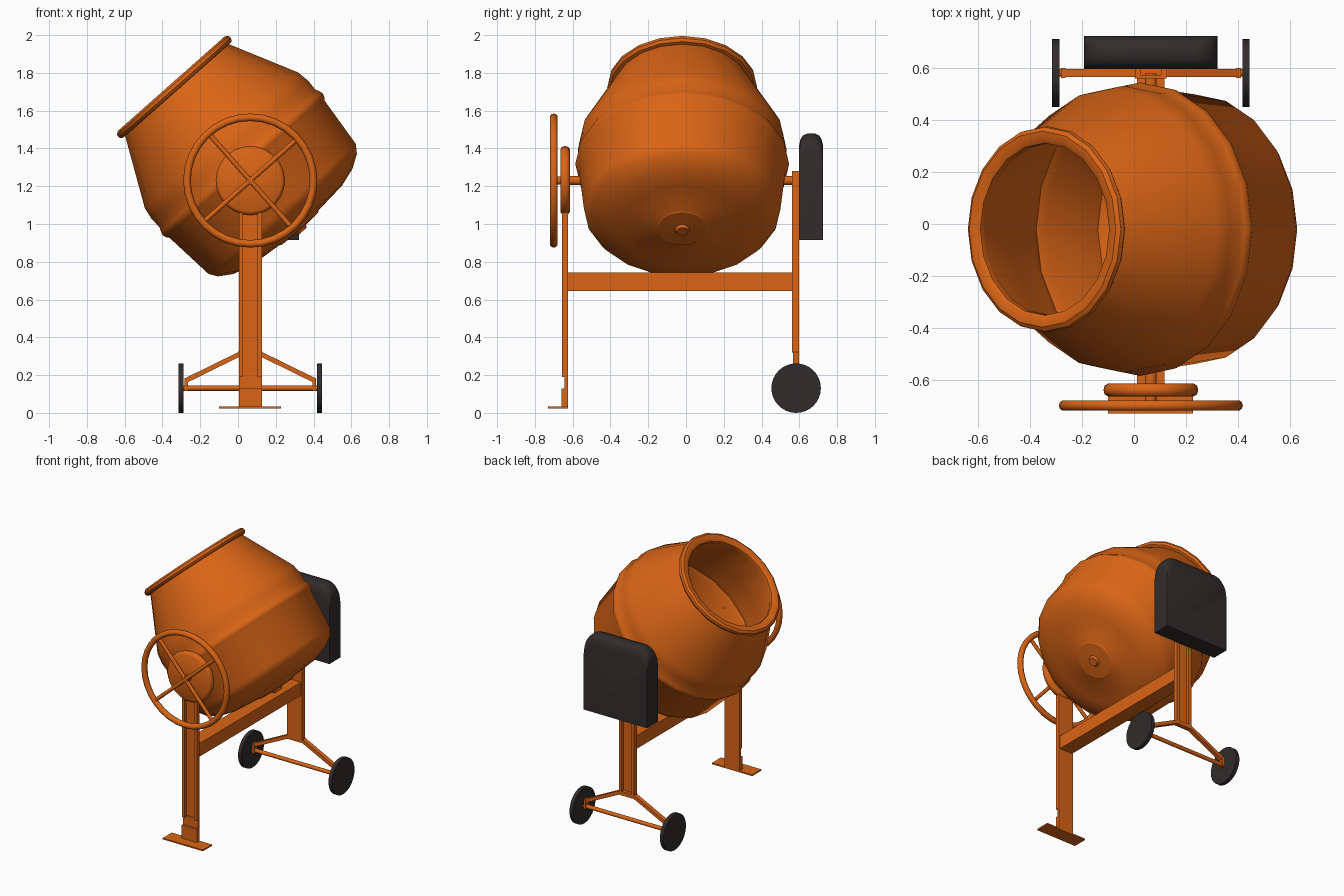
import bpy, bmesh, math
from mathutils import Vector, Matrix

if "Cube" in bpy.data.objects:
    bpy.data.objects.remove(bpy.data.objects["Cube"])

CX, CZ = 0.065, 1.23            # tilt pivot in x and z
TILT = math.radians(-41.5)


def material(name, col):
    m = bpy.data.materials.new(name)
    m.diffuse_color = (*col, 1)
    m.use_nodes = True
    m.node_tree.nodes["Principled BSDF"].inputs["Base Color"].default_value = m.diffuse_color
    return m


ORANGE = material("orange_paint", (0.70, 0.13, 0.008))
DARK = material("dark_plastic", (0.032, 0.025, 0.025))


def finish(name, bm, mat=ORANGE, smooth=None):
    bmesh.ops.recalc_face_normals(bm, faces=bm.faces)
    me = bpy.data.meshes.new(name)
    bm.to_mesh(me)
    bm.free()
    ob = bpy.data.objects.new(name, me)
    bpy.context.collection.objects.link(ob)
    me.materials.append(mat)
    if smooth:
        bpy.ops.object.select_all(action='DESELECT')
        ob.select_set(True)
        bpy.context.view_layer.objects.active = ob
        bpy.ops.object.shade_smooth_by_angle(angle=math.radians(smooth))
    return ob


def add_box(bm, x, y, z):
    """Box from (min, max) pairs."""
    size = Matrix.Diagonal((x[1] - x[0], y[1] - y[0], z[1] - z[0], 1))
    mid = Matrix.Translation((sum(x) / 2, sum(y) / 2, sum(z) / 2))
    bmesh.ops.create_cube(bm, size=1, matrix=mid @ size)


def box(name, x, y, z, mat=ORANGE):
    bm = bmesh.new()
    add_box(bm, x, y, z)
    return finish(name, bm, mat)


def rod(name, a, b, r, n=12, mat=ORANGE, smooth=40):
    a, b = Vector(a), Vector(b)
    bm = bmesh.new()
    m = Matrix.Translation((a + b) / 2) @ (b - a).to_track_quat('Z', 'Y').to_matrix().to_4x4()
    bmesh.ops.create_cone(bm, cap_ends=True, segments=n, radius1=r, radius2=r,
                          depth=(b - a).length, matrix=m)
    return finish(name, bm, mat, smooth)


def loft(bm, rings, closed_path=False):
    n = len(rings)
    for i in range(n if closed_path else n - 1):
        p, q = rings[i], rings[(i + 1) % n]
        for j in range(len(p)):
            k = (j + 1) % len(p)
            bm.faces.new((p[j], p[k], q[k], q[j]))


def lathe(name, profile, seg, matrix, smooth=35, closed=False):
    """Turn (radius, height) points about local z."""
    bm = bmesh.new()
    rings = [[bm.verts.new(matrix @ Vector((r * math.cos(t), r * math.sin(t), h)))
              for t in (2 * math.pi * i / seg for i in range(seg))] for r, h in profile]
    loft(bm, rings, closed)
    if not closed:
        bm.faces.new(rings[0])
        bm.faces.new(rings[-1])
    return finish(name, bm, ORANGE, smooth)


# drum: outer wall, rolled lip, then inner wall back to the floor
outer = [(0.03, -0.385), (0.04, -0.37), (0.13, -0.365), (0.14, -0.358), (0.32, -0.342),
         (0.42, -0.312), (0.49, -0.268), (0.52, -0.225), (0.548, 0.055), (0.562, 0.075),
         (0.566, 0.093), (0.560, 0.112), (0.550, 0.135), (0.553, 0.19), (0.542, 0.26),
         (0.367, 0.615)]
lip = [(0.386, 0.617), (0.397, 0.632), (0.394, 0.650), (0.378, 0.661), (0.352, 0.660),
       (0.332, 0.648), (0.330, 0.625)]
inner = [(0.510, 0.255), (0.520, 0.135), (0.535, 0.093), (0.518, 0.055), (0.49, -0.215),
         (0.40, -0.285), (0.05, -0.33)]
drum_m = Matrix.Translation((CX + 0.020, -0.02, CZ + 0.018)) @ Matrix.Rotation(TILT, 4, 'Y')
lathe("mixing_drum", outer + lip + inner, 20, drum_m, 32)

# hand wheel with crossed spokes, and the round hub behind it
wheel_m = Matrix.Translation((CX, -0.70, CZ)) @ Matrix.Rotation(math.pi / 2, 4, 'X')
tube = [(0.335 + 0.02 * math.cos(t), 0.021 * math.sin(t))
        for t in (2 * math.pi * i / 10 for i in range(10))]
lathe("hand_wheel_rim", tube, 32, wheel_m, 50, True)
for i in range(2):
    t = -TILT + i * math.pi / 2
    d = Vector((math.cos(t), 0, math.sin(t))) * 0.335
    c = Vector((CX, -0.70, CZ))
    rod(f"hand_wheel_spoke_{i + 1}", c - d, c + d, 0.013, 10)
hub = [(0.165, -0.085), (0.178, -0.077), (0.183, -0.06), (0.178, -0.043), (0.165, -0.035)]
lathe("tilt_hub", hub, 28, wheel_m, 50)
rod("wheel_shaft", (CX, -0.71, CZ), (CX, -0.63, CZ), 0.022)
for name, y0, y1 in (("front_pivot", -0.64, -0.53), ("rear_pivot", 0.48, 0.58)):
    rod(name, (CX, y0, CZ), (CX, y1, CZ), 0.023, 14)


# channel-section legs, open to the outside
def channel(name, y_web, y_open, z):
    s = 1 if y_open > y_web else -1
    x0, x1, th = 0.004, 0.126, 0.012
    bm = bmesh.new()
    pts = [(x0, y_web), (x1, y_web), (x1, y_open), (x1 - 0.022, y_open),
           (x1 - 0.022, y_web + s * th), (x0 + 0.022, y_web + s * th),
           (x0 + 0.022, y_open), (x0, y_open)]
    f = bm.faces.new([bm.verts.new((x, y, z[0])) for x, y in pts])
    up = bmesh.ops.extrude_face_region(bm, geom=[f])['geom']
    bmesh.ops.translate(bm, vec=(0, 0, z[1] - z[0]),
                        verts=[v for v in up if isinstance(v, bmesh.types.BMVert)])
    return finish(name, bm)


channel("front_leg", -0.625, -0.657, (0.19, 1.20))
channel("rear_leg", 0.562, 0.597, (0.32, 1.28))
box("front_leg_foot_post", (0.004, 0.126), (-0.642, -0.625), (0.03, 0.20))
box("foot_bracket", (0.004, 0.126), (-0.658, -0.640), (0.03, 0.13))
box("foot_plate", (-0.10, 0.227), (-0.73, -0.625), (0.024, 0.034))
box("cross_beam", (0.012, 0.118), (-0.626, 0.563), (0.645, 0.742))

# rear undercarriage
AY, AZ = 0.583, 0.131
rod("axle", (-0.30, AY, AZ), (0.43, AY, AZ), 0.014)
box("brace_plate", (0.0, 0.13), (0.566, 0.598), (0.295, 0.325))
for side, s in (("left", -1), ("right", 1)):
    bx = CX + s * 0.338
    box(f"{side}_axle_bracket", (bx - 0.009, bx + 0.009), (0.564, 0.602), (0.115, 0.185))
    bm = bmesh.new()
    ends = []
    for x, z in ((CX + s * 0.34, 0.172), (CX + s * 0.055, 0.312)):
        ends.append([bm.verts.new((x, y, z + dz)) for y, dz in
                     ((0.566, -0.014), (0.598, -0.014), (0.598, 0.014), (0.566, 0.014))])
    loft(bm, ends)
    for e in ends:
        bm.faces.new(e)
    finish(f"{side}_diagonal_brace", bm)
    wx = CX + s * 0.367
    rod(f"{side}_wheel", (wx - 0.014, AY, AZ), (wx + 0.014, AY, AZ), 0.131, 32, DARK)

# motor housing: rounded top corners and softened top edge
bm = bmesh.new()
rings = []
for y, d in ((0.598, 0.07), (0.604, 0.035), (0.618, 0.01), (0.64, 0.0),
             (0.684, 0.0), (0.706, 0.01), (0.720, 0.035), (0.726, 0.07)):
    w, r, top = 0.258, 0.09, 1.478 - d
    pts = [(-w, 0.916), (w, 0.916)]
    for i in range(13):
        t = math.pi * i / 12
        if i <= 6:
            pts.append((w - r + r * math.cos(t), top - r + r * math.sin(t)))
        if i >= 6:
            pts.append((-w + r + r * math.cos(t), top - r + r * math.sin(t)))
    rings.append([bm.verts.new((CX + x, y, z)) for x, z in pts])
loft(bm, rings)
bm.faces.new(rings[0])
bm.faces.new(rings[-1])
finish("motor_housing", bm, DARK, 40)
